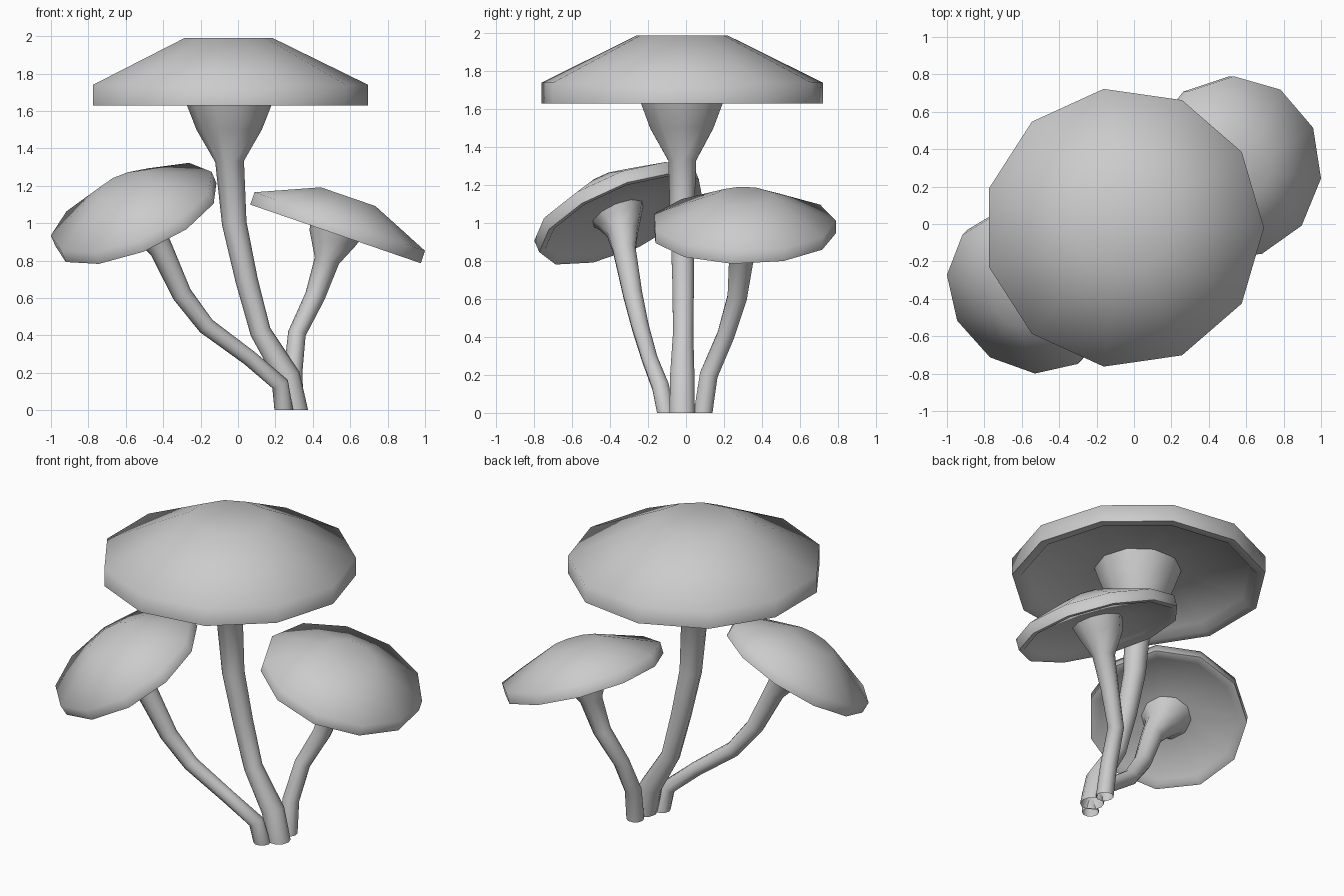
import bpy, bmesh, math
from mathutils import Vector

if "Cube" in bpy.data.objects:
    bpy.data.objects.remove(bpy.data.objects["Cube"])

UP = Vector((0, 0, 1))


def skin(name, rings, angle, close=True):
    """Join matching rings of points with quads, close the ends, smooth by angle."""
    bm = bmesh.new()
    loops = [[bm.verts.new(p) for p in ring] for ring in rings]
    n = len(loops[0])
    for a, b in zip(loops, loops[1:]):
        for i in range(n):
            j = (i + 1) % n
            bm.faces.new((a[i], a[j], b[j], b[i]))
    if close:
        bm.faces.new(loops[0][::-1])
        bm.faces.new(loops[-1])
    bmesh.ops.recalc_face_normals(bm, faces=bm.faces)
    me = bpy.data.meshes.new(name)
    bm.to_mesh(me)
    bm.free()
    ob = bpy.data.objects.new(name, me)
    bpy.context.collection.objects.link(ob)
    bpy.ops.object.select_all(action='DESELECT')
    bpy.context.view_layer.objects.active = ob
    ob.select_set(True)
    bpy.ops.object.shade_smooth_by_angle(angle=math.radians(angle))
    return ob


def ring(centre, radius, normal, sides, phase=0.0):
    q = UP.rotation_difference(normal)
    return [Vector(centre) + q @ Vector((radius * math.cos(phase + math.tau * i / sides),
                                         radius * math.sin(phase + math.tau * i / sides), 0))
            for i in range(sides)]


def cap(name, centre, normal, r, rim, height, depth, phase=0):
    """Eleven-sided cap with a flat crown, upright rim and hollow underside."""
    normal = Vector(normal).normalized()
    profile = [(0.30 * r, depth), (0.88 * r, 0.5 * depth), (0.93 * r, 0), (r, 0),
               (r, rim), (0.32 * r, height)]
    skin(name, [ring(Vector(centre) + normal * h, rad, normal, 11, math.radians(phase))
                for rad, h in profile], 75)


def stem(name, points, end_normal):
    """Tapering bent tube, open at the ends; points are (x, y, z, radius)."""
    pos = [Vector(p[:3]) for p in points]
    rings = []
    for i, p in enumerate(points):
        if i == 0:
            t = UP
        elif i >= len(points) - 2:
            t = Vector(end_normal).normalized()
        else:
            t = ((pos[i + 1] - pos[i]).normalized() + (pos[i] - pos[i - 1]).normalized()).normalized()
        rings.append(ring(pos[i], p[3], t, 10))
    skin(name, rings, 60, close=False)


# Caps
left_n, right_n = (-0.365, -0.37, 0.854), (0.325, 0, 0.946)
cap("main_cap", (-0.055, -0.02, 1.63), UP, 0.75, 0.11, 0.36, 0.09)
cap("left_cap", (-0.54, -0.34, 1.02), left_n, 0.468, 0.07, 0.215, 0.035, 8.4)
cap("right_cap", (0.52, 0.303, 0.943), right_n, 0.487, 0.07, 0.21, 0.055, -7)

# Stems
stem("main_stem", [(0.305, -0.02, 0, 0.07), (0.265, -0.02, 0.18, 0.068), (0.12, -0.015, 0.42, 0.056),
                   (0.045, -0.015, 0.7, 0.06), (-0.02, -0.02, 1.0, 0.066), (-0.045, -0.02, 1.33, 0.077),
                   (-0.047, -0.022, 1.5, 0.175), (-0.047, -0.022, 1.62, 0.222),
                   (-0.047, -0.022, 1.73, 0.26)], UP)
stem("left_stem", [(0.245, -0.105, 0, 0.05), (0.225, -0.135, 0.14, 0.047), (0.06, -0.19, 0.28, 0.043),
                   (-0.17, -0.24, 0.45, 0.047), (-0.30, -0.28, 0.62, 0.053), (-0.41, -0.325, 0.86, 0.063),
                   (-0.47, -0.335, 0.95, 0.085), (-0.53, -0.345, 1.02, 0.125),
                   (-0.555, -0.365, 1.06, 0.155)], left_n)
stem("right_stem", [(0.3, 0.09, 0, 0.052), (0.294, 0.12, 0.2, 0.05), (0.315, 0.21, 0.41, 0.048),
                    (0.412, 0.27, 0.61, 0.054), (0.475, 0.29, 0.8, 0.067),
                    (0.505, 0.305, 0.92, 0.13), (0.54, 0.305, 1.005, 0.155)], right_n)
